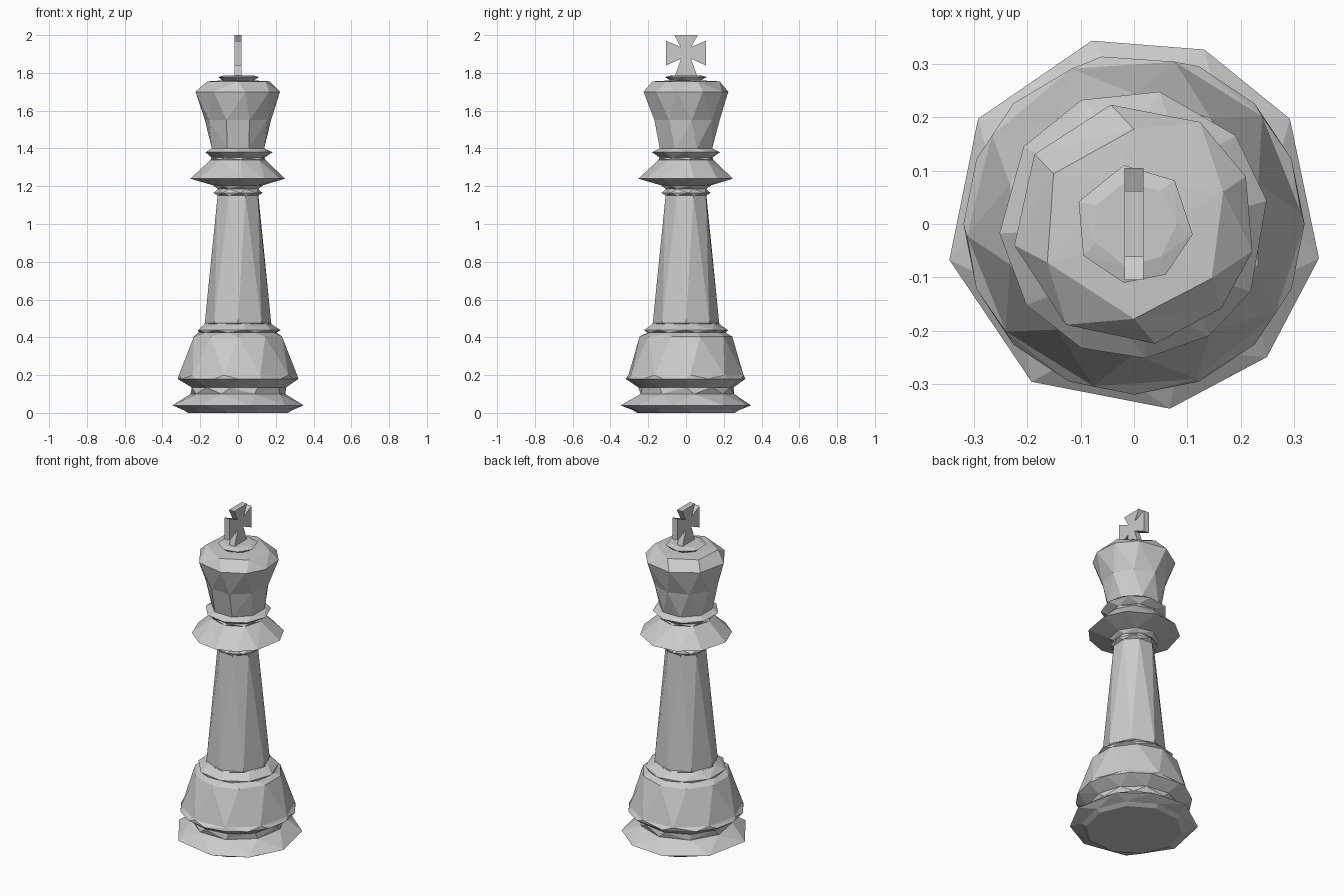
import bpy, bmesh
from math import radians, cos, sin

if "Cube" in bpy.data.objects:
    bpy.data.objects.remove(bpy.data.objects["Cube"])


def even(n, start=0):
    return [start + 360 * i / n for i in range(n)]


def zip_rings(bm, low, high):
    """Join two rings of any vertex counts with triangles, ordered by angle."""
    (a, va), (b, vb) = low, high
    na, nb = len(a), len(b)
    diff = lambda k: (b[k] - a[0] + 180) % 360 - 180
    s = min(range(nb), key=lambda k: abs(diff(k)))
    base = a[0] + diff(s)
    ang_a = [a[i % na] + 360 * (i // na) for i in range(na + 1)]
    ang_b = [base + (b[(s + k) % nb] - b[s]) % 360 + 360 * (k // nb) for k in range(nb + 1)]
    i = j = 0
    while i < na or j < nb:
        p, q = va[i % na], vb[(s + j) % nb]
        if j == nb or (i < na and ang_a[i + 1] <= ang_b[j + 1]):
            bm.faces.new((p, va[(i + 1) % na], q))
            i += 1
        else:
            bm.faces.new((p, vb[(s + j + 1) % nb], q))
            j += 1


def finish(name, bm):
    mesh = bpy.data.meshes.new(name)
    bm.to_mesh(mesh)
    bm.free()
    obj = bpy.data.objects.new(name, mesh)
    bpy.context.collection.objects.link(obj)
    return obj


def turned(name, profile, cap_bottom=False, cap_top=False):
    """Faceted turned part; profile rows are (z, radius, vertex angles)."""
    bm = bmesh.new()
    rings = []
    for z, r, angles in profile:
        angles = sorted(t % 360 for t in angles)
        verts = [bm.verts.new((r * cos(radians(t)), r * sin(radians(t)), z)) for t in angles]
        rings.append((angles, verts))
    for low, high in zip(rings, rings[1:]):
        zip_rings(bm, low, high)
    if cap_bottom:
        bm.faces.new(rings[0][1][::-1])
    if cap_top:
        bm.faces.new(rings[-1][1])
    return finish(name, bm)


# Irregular facet angles of the main rims
foot_rim = [103, 68, 34, -10.5, -45, -79, -123, -169, 146]
belly_rim = [t for t in even(16) if t not in (90, 112.5)] + [101]
collar_rim = [79, 41, 10, -30, -56, -85, -113, -143, -176, 145, 113]
crown_rim = [101, 57, 23, -13, -44, -80, -124, -170, 145]
crown_top = [90, 20, -35, -90, -156, 148]
knob_rim = [100, 47, -10, -58, -100, -148, 158]

# Foot disc
foot_top = (0.1, 0.255, even(9, 10))
turned("foot", [(0.0, 0.265, even(10, 5)), (0.015, 0.29, even(10, 5)),
                (0.04, 0.353, foot_rim), foot_top], cap_bottom=True)

# Bell-shaped body
body_top = (0.425, 0.21, even(9, 15))
turned("body", [foot_top, (0.135, 0.255, even(11, 0)), (0.18, 0.32, belly_rim),
                (0.2, 0.314, even(10, 4)), (0.405, 0.245, even(10, 18)), body_top])

# Bead and tapered stem
stem_top = (1.15, 0.115, even(8, 20))
turned("stem", [body_top, (0.438, 0.225, even(9, 0)), (0.47, 0.18, even(8, 10)),
                (0.475, 0.176, even(8, 0)), stem_top])

# Wide collar with a small ring above it
collar_top = (1.4, 0.15, even(8, 22.5))
turned("collar", [stem_top, (1.165, 0.13, even(8, 5)), (1.185, 0.115, even(8, 22)),
                  (1.205, 0.135, even(8, 10)), (1.24, 0.253, collar_rim),
                  (1.34, 0.145, even(8, 5)), (1.352, 0.145, even(8, 15)),
                  (1.38, 0.183, even(9, 0)), collar_top])

# Flared crown
head_top = (1.755, 0.178, crown_top)
knob_neck = (1.76, 0.085, even(7, 10))
turned("crown", [collar_top, (1.55, 0.178, even(9, 10)), (1.7, 0.228, crown_rim),
                 head_top, knob_neck])

# Finial knob
turned("knob", [knob_neck, (1.778, 0.112, knob_rim), (1.787, 0.08, even(7, 0))], cap_top=True)

# Flared cross: half outline mirrored in y, then extruded along x
half = [(0.062, 1.775), (0.026, 1.875), (0.105, 1.84), (0.105, 1.97),
        (0.028, 1.937), (0.062, 2.0)]
outline = half + [(-y, z) for y, z in reversed(half)]
bm = bmesh.new()
face = bm.faces.new([bm.verts.new((-0.018, y, z)) for y, z in outline])
moved = bmesh.ops.extrude_face_region(bm, geom=[face])["geom"]
bmesh.ops.translate(bm, vec=(0.036, 0, 0),
                    verts=[v for v in moved if isinstance(v, bmesh.types.BMVert)])
if face.is_valid and not any(len(e.link_faces) > 1 for e in face.edges):
    bm.faces.new([v for v in reversed(face.verts)])
bmesh.ops.recalc_face_normals(bm, faces=bm.faces)
finish("cross", bm)
